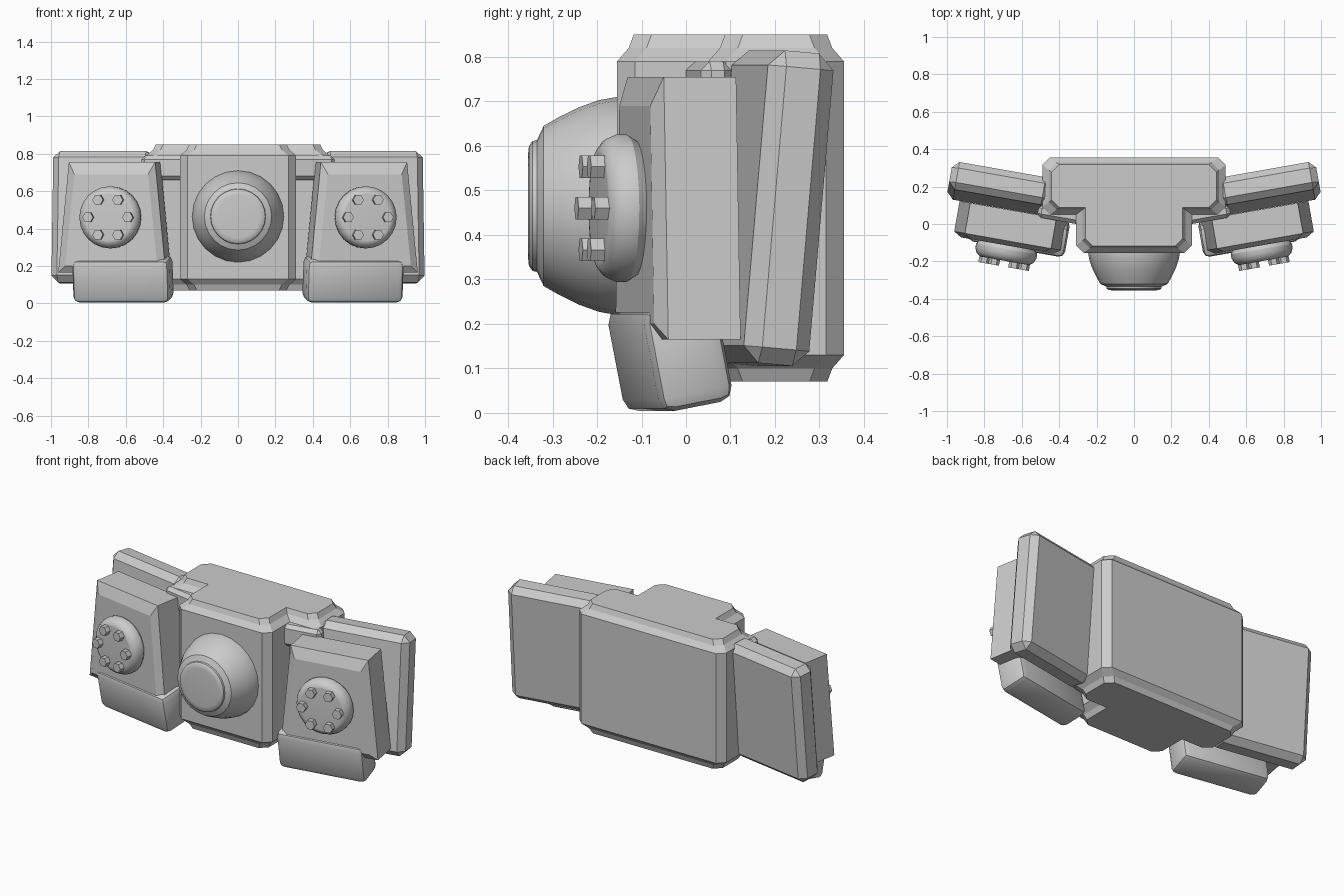
import bpy, bmesh, math
from mathutils import Matrix, Vector

if "Cube" in bpy.data.objects:
    bpy.data.objects.remove(bpy.data.objects["Cube"])

grey = bpy.data.materials.new("plain_grey")
grey.use_nodes = True
COLOUR = (0.6, 0.6, 0.6, 1)
grey.diffuse_color = COLOUR
grey.node_tree.nodes["Principled BSDF"].inputs["Base Color"].default_value = COLOUR
YAW = math.radians(10)


def finish(name, bm, matrix=None, smooth=30):
    bmesh.ops.recalc_face_normals(bm, faces=bm.faces)
    if matrix:
        bm.transform(matrix)
    mesh = bpy.data.meshes.new(name)
    bm.to_mesh(mesh)
    bm.free()
    mesh.materials.append(grey)
    ob = bpy.data.objects.new(name, mesh)
    bpy.context.collection.objects.link(ob)
    bpy.ops.object.select_all(action='DESELECT')
    ob.select_set(True)
    bpy.context.view_layer.objects.active = ob
    bpy.ops.object.shade_smooth_by_angle(angle=math.radians(smooth))
    return ob


def loft(bm, rings):
    """Skin closed rings of points and cap both ends."""
    loops = [[bm.verts.new(p) for p in ring] for ring in rings]
    n = len(loops[0])
    for a, b in zip(loops, loops[1:]):
        for i in range(n):
            j = (i + 1) % n
            bm.faces.new((a[i], a[j], b[j], b[i]))
    bm.faces.new(loops[0])
    bm.faces.new(loops[-1])


def cut_rect(hx, y0, y1, z, inset, cut=0.04):
    """Rectangle with cut corners, shrunk by inset."""
    hx, y0, y1 = hx - inset, y0 + inset * 0.75, y1 - inset * 0.75
    return [(-hx + cut, y0, z), (hx - cut, y0, z), (hx, y0 + cut, z), (hx, y1 - cut, z),
            (hx - cut, y1, z), (-hx + cut, y1, z), (-hx, y1 - cut, z), (-hx, y0 + cut, z)]


def body_block(name, hx, y0, y1):
    bm = bmesh.new()
    steps = [(0.07, 0.05), (0.1, 0.035), (0.13, 0), (0.79, 0), (0.82, 0.035), (0.85, 0.05)]
    loft(bm, [cut_rect(hx, y0, y1, z, inset) for z, inset in steps])
    finish(name, bm, smooth=20)


def bevel_box(name, size, bevel, segments, matrix):
    bm = bmesh.new()
    bmesh.ops.create_cube(bm, size=1)
    bm.transform(Matrix.Diagonal((*size, 1)))
    bmesh.ops.bevel(bm, geom=bm.edges[:], offset=bevel, segments=segments,
                    profile=0.5, affect='EDGES')
    finish(name, bm, matrix, smooth=35 if segments > 1 else 20)


def turned(name, profile, sides, matrix, smooth=32):
    """Rings of (radius, depth) facing -y."""
    bm = bmesh.new()
    angles = [math.tau * i / sides for i in range(sides)]
    loft(bm, [[(r * math.cos(a), -d, r * math.sin(a)) for a in angles] for r, d in profile])
    finish(name, bm, matrix, smooth)


def panel_ring(y, low, high, z0, z1):
    return [(-low, y, z0), (low, y, z0), (high, y, z1), (-high, y, z1)]


# Central body and round nose
body_block("rear_body", 0.49, 0.05, 0.355)
body_block("front_body", 0.31, -0.155, 0.2)
nose = [(0.245, -0.03), (0.245, 0), (0.238, 0.04), (0.222, 0.085), (0.2, 0.13), (0.18, 0.165),
        (0.148, 0.18), (0.146, 0.19), (0.135, 0.198), (0.115, 0.2)]
turned("nose_dome", nose, 24, Matrix.Translation((0, -0.155, 0.465)))

# Side assemblies
for side, label in ((1, "left"), (-1, "right")):
    def place(x, y, z, pitch=0):
        return (Matrix.Translation((side * x, y, z)) @ Matrix.Rotation(side * YAW, 4, 'Z')
                @ Matrix.Rotation(math.radians(pitch), 4, 'X'))

    bevel_box(label + "_back_plate", (0.54, 0.15, 0.705), 0.036, 1, place(0.72, 0.19, 0.46, -5))
    bevel_box(label + "_strap", (0.25, 0.07, 0.13), 0.02, 1, place(0.39, 0.05, 0.725))
    bevel_box(label + "_foot", (0.525, 0.17, 0.235), 0.032, 2, place(0.615, -0.036, 0.13, 11))

    # Tapered panel with a sloped front border
    bm = bmesh.new()
    loft(bm, [panel_ring(0, 0.292, 0.234, 0.165, 0.755),
              panel_ring(-0.165, 0.292, 0.234, 0.165, 0.755),
              panel_ring(-0.19, 0.25, 0.2, 0.2, 0.69)])
    finish(label + "_panel", bm, place(0.645, 0.072, 0), smooth=5)

    # Round cover with a ring of hexagonal bolts
    cover = place(0.677, -0.112, 0.46)
    turned(label + "_cover", [(0.14, -0.02), (0.155, 0.005), (0.166, 0.022), (0.166, 0.045),
                              (0.155, 0.07), (0.135, 0.085), (0.125, 0.086)], 24, cover)
    for i in range(6):
        a = math.tau * i / 6
        spot = Matrix.Translation((0.108 * math.cos(a), 0, 0.108 * math.sin(a)))
        turned(f"{label}_bolt_{i + 1}", [(0.029, 0.06), (0.029, 0.117)], 6, cover @ spot)
